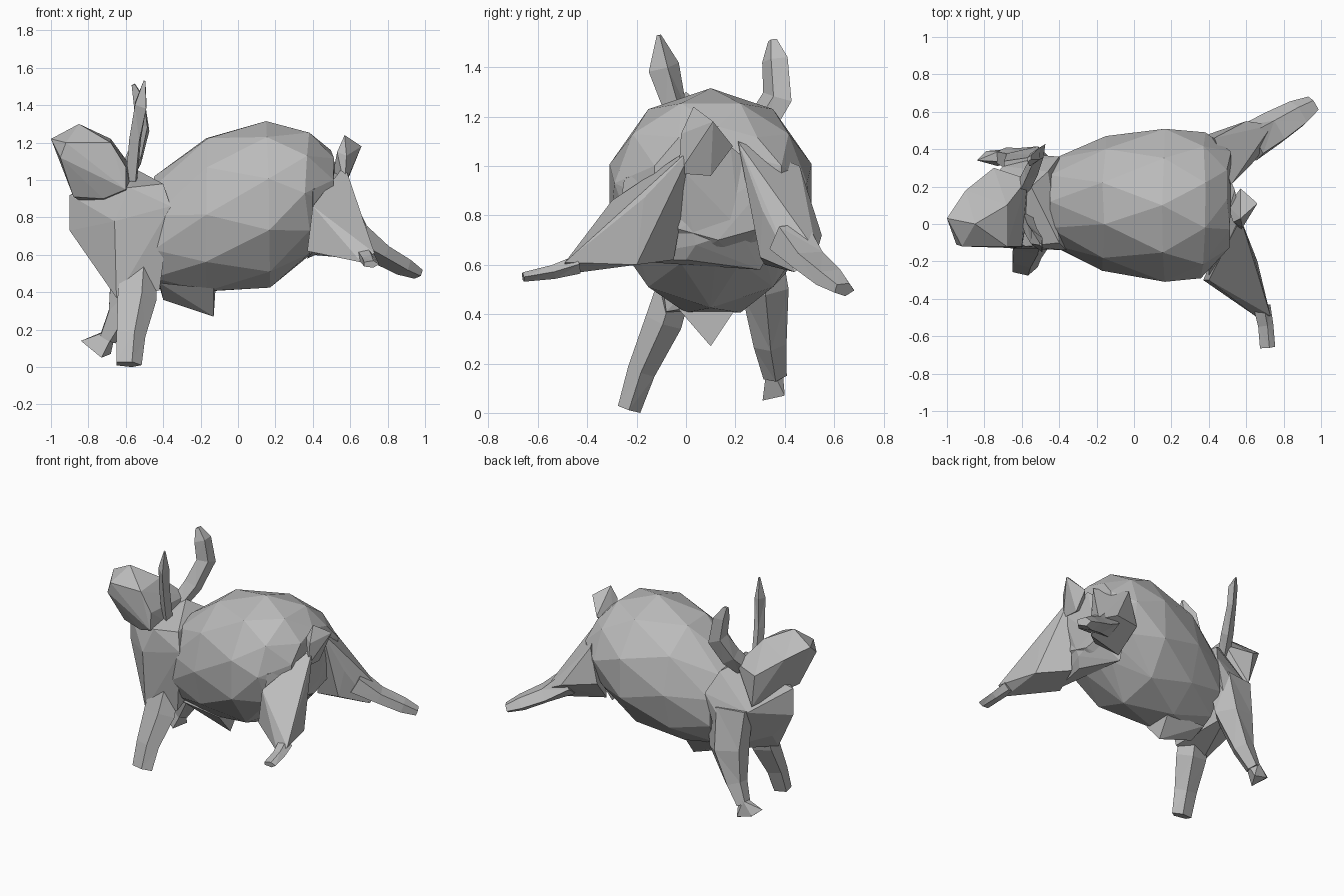
import bpy
import bmesh
import math
import random
from mathutils import Vector

random.seed(4)

default_cube = bpy.data.objects.get("Cube")
if default_cube:
    bpy.data.objects.remove(default_cube, do_unlink=True)

# One plain grey for the whole animal
grey = bpy.data.materials.new("plain grey")
grey.use_nodes = True
grey.diffuse_color = (.5, .5, .5, 1)
grey.node_tree.nodes["Principled BSDF"].inputs["Base Color"].default_value = grey.diffuse_color


def finish(name, bm):
    """Keep the part above the ground, triangulate it and link it as an object."""
    for vert in bm.verts:
        vert.co.z = max(vert.co.z, 0)
    bmesh.ops.triangulate(bm, faces=bm.faces[:])
    bmesh.ops.recalc_face_normals(bm, faces=bm.faces[:])
    mesh = bpy.data.meshes.new(name)
    bm.to_mesh(mesh)
    bm.free()
    mesh.materials.append(grey)
    part = bpy.data.objects.new(name, mesh)
    bpy.context.collection.objects.link(part)
    return part


def hull(name, points):
    """Faceted convex lump wrapped around a few corner points."""
    bm = bmesh.new()
    for point in points:
        bm.verts.new(point)
    bmesh.ops.convex_hull(bm, input=bm.verts[:])
    loose = [vert for vert in bm.verts if not vert.link_faces]
    bmesh.ops.delete(bm, geom=loose, context="VERTS")
    return finish(name, bm)


def limb(name, path, width_axis, sides=5):
    """Tapered tube; each path entry is x, y, z, half width, half thickness."""
    bm = bmesh.new()
    rings = []
    centres = [Vector(entry[:3]) for entry in path]
    last = len(path) - 1
    for index, (centre, entry) in enumerate(zip(centres, path)):
        before = centres[max(index - 1, 0)]
        after = centres[min(index + 1, last)]
        direction = (after - before).normalized()
        across = Vector(width_axis)
        across = (across - direction * across.dot(direction)).normalized()
        through = direction.cross(across)
        ring = []
        for side in range(sides):
            angle = math.tau * side / sides
            offset = across * math.cos(angle) * entry[3] + through * math.sin(angle) * entry[4]
            ring.append(bm.verts.new(centre + offset))
        rings.append(ring)
    for lower, upper in zip(rings, rings[1:]):
        for side in range(sides):
            following = (side + 1) % sides
            bm.faces.new((lower[side], lower[following], upper[following], upper[side]))
    bm.faces.new(rings[0])
    bm.faces.new(rings[-1])
    return finish(name, bm)


def barrel_points(sections, sides):
    """Staggered, slightly uneven ellipses along x: x, centre y, centre z, radii."""
    points = []
    for index, (x, y, z, radius_y, radius_z) in enumerate(sections):
        for side in range(sides):
            angle = math.tau * (side + index / 2) / sides + math.pi / 2
            wobble = random.uniform(-.015, .015)
            points.append((x + wobble,
                           y + radius_y * math.cos(angle),
                           z + radius_z * math.sin(angle)))
    return points


# Rounded trunk
hull("body", barrel_points([
    (-.44, .12, .72, .24, .30),
    (-.16, .11, .815, .36, .43),
    (.16, .10, .87, .43, .445),
    (.37, .10, .93, .39, .34),
    (.51, .13, .93, .27, .23),
], sides=10))

# Hollow rump between the thighs
hull("rump", [
    (.40, -.25, .95), (.54, .18, 1.08), (.57, -.03, 1),
    (.50, .04, .68), (.50, .22, .74), (.46, 0, .62),
    (.40, -.30, .62), (.42, .45, .85), (.37, .30, .58),
])

# Chest and shoulders
hull("chest", [
    (-.90, .08, .73), (-.90, .08, .92), (-.75, .10, .55),
    (-.65, -.11, .37), (-.42, -.08, .41), (-.66, -.13, .78),
    (-.36, -.14, .86), (-.40, -.10, .98), (-.58, -.12, .96),
    (-.52, .37, .72), (-.40, .36, .86), (-.50, .34, .48),
    (-.46, .28, 1), (-.70, .31, .78), (-.55, .20, 1.06),
])

# Head with a blunt raised snout
hull("head", [
    (-1, .03, 1.22), (-.95, -.11, 1.12), (-.85, 0, 1.30),
    (-.92, -.12, 1.20), (-.68, -.12, 1.20), (-.68, .10, 1.22),
    (-.90, .18, 1.16), (-.75, .30, 1.05), (-.88, -.02, .91),
    (-.72, -.07, .90), (-.60, -.12, 1.07), (-.57, .24, 1.07),
    (-.72, .29, .82), (-.56, .10, .90), (-.60, -.13, .95),
])

# Ears: a straight leaf and a bent one
limb("right_ear", [
    (-.57, .02, 1, .05, .035),
    (-.55, -.04, 1.22, .05, .035),
    (-.52, -.09, 1.40, .07, .035),
    (-.50, -.11, 1.53, .01, .006),
], width_axis=(.5, -1, 0), sides=4)
limb("left_ear", [
    (-.60, .18, 1.02, .06, .04),
    (-.55, .28, 1.13, .07, .04),
    (-.51, .37, 1.28, .07, .03),
    (-.53, .36, 1.43, .06, .03),
    (-.56, .35, 1.51, .02, .01),
], width_axis=(.6, 1, 0), sides=4)

# Front legs
limb("front_right_leg", [
    (-.53, -.02, .60, .10, .07),
    (-.55, -.09, .37, .115, .08),
    (-.58, -.18, .17, .085, .06),
    (-.59, -.23, .015, .075, .05),
], width_axis=(1, 0, 0))
limb("front_left_leg", [
    (-.55, .29, .78, .18, .08),
    (-.56, .32, .50, .15, .10),
    (-.63, .34, .28, .08, .07),
    (-.70, .36, .15, .05, .05),
], width_axis=(1, 0, 0))
hull("front_left_foot", [
    (-.84, .34, .14), (-.73, .31, .05), (-.68, .40, .07),
    (-.72, .39, .19), (-.65, .33, .21), (-.79, .39, .10),
])

# Small pointed fold under the belly
hull("belly_fold", [
    (-.42, -.02, .45), (-.42, .20, .43), (-.13, .10, .27),
    (-.12, .20, .42), (-.13, -.03, .42), (-.40, .10, .36),
])

# Broad thighs flowing out of the rump, ridged towards the tail
hull("left_thigh", [
    (.43, .46, 1), (.52, .21, 1.10), (.37, .47, .76),
    (.58, .30, .63), (.62, .31, .82), (.60, .55, .72),
    (.74, .53, .65), (.73, .44, .57), (.40, .32, .60),
])
hull("right_thigh", [
    (.57, .03, 1.08), (.64, -.17, .87), (.40, -.30, .86),
    (.37, -.30, .62), (.48, -.05, .62), (.66, -.50, .56),
    (.73, -.49, .61), (.56, -.29, .82), (.66, -.20, .60),
])

# Hind shins stretched backwards
limb("hind_left_shin", [
    (.62, .43, .70, .11, .09),
    (.75, .51, .61, .10, .055),
    (.88, .59, .54, .08, .05),
    (.96, .64, .50, .05, .03),
], width_axis=(-1, 1, 0))
limb("hind_right_shin", [
    (.68, -.44, .60, .05, .04),
    (.70, -.54, .57, .045, .03),
    (.71, -.66, .55, .045, .02),
], width_axis=(1, 0, 0))

# Stubby upturned tail running down into the rump
hull("tail", [
    (.50, .10, 1), (.53, .01, 1.15), (.57, .03, 1.24),
    (.66, .11, 1.18), (.57, .19, 1.08), (.58, -.02, 1.13),
    (.57, .10, .96), (.57, -.03, .97),
])
